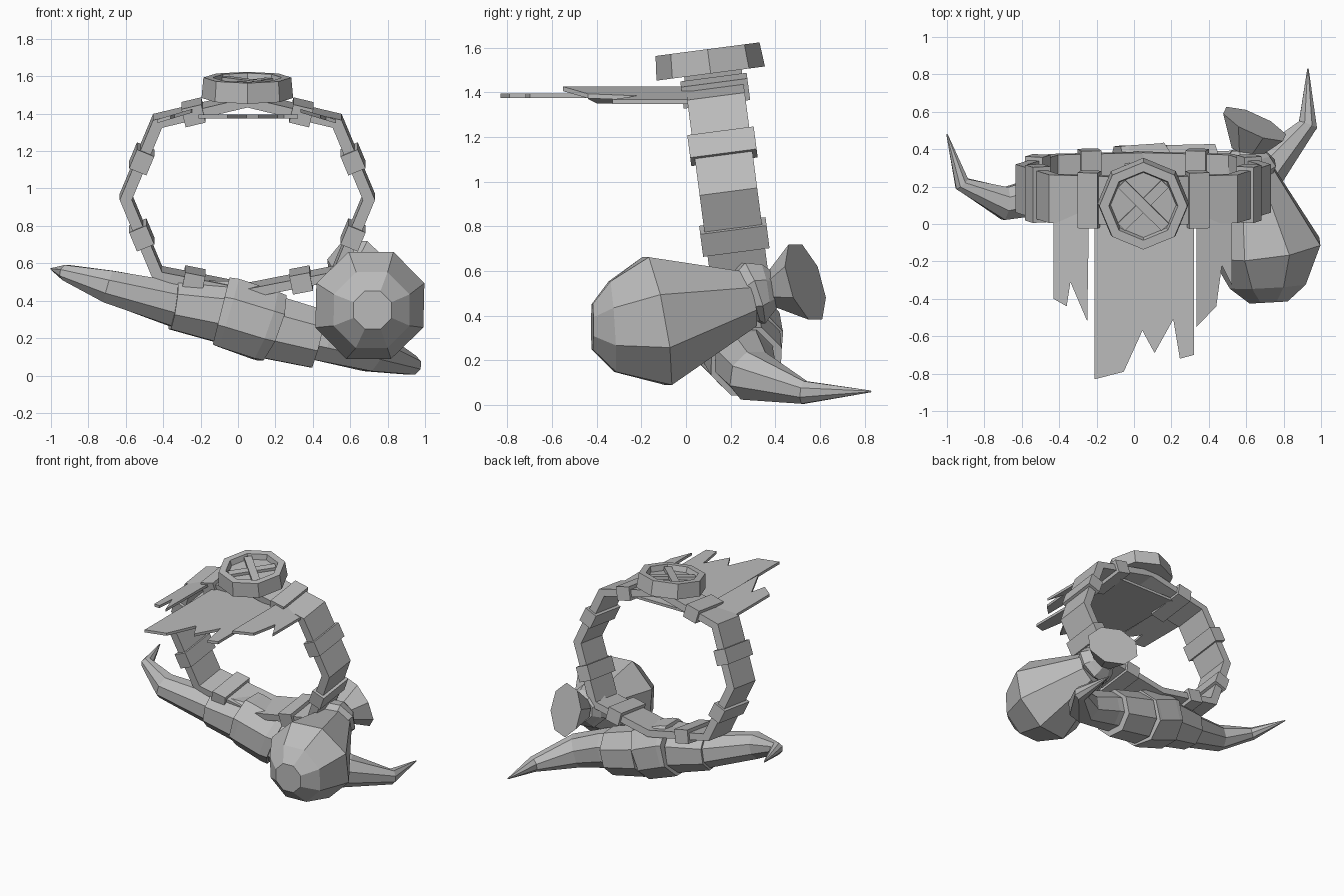
import bpy, bmesh, math
from mathutils import Vector, Matrix

old = bpy.data.objects.get("Cube")
if old:
    bpy.data.objects.remove(old)

grey = bpy.data.materials.new("plain_grey")
grey.use_nodes = True
grey.diffuse_color = (0.5, 0.5, 0.5, 1)
grey.node_tree.nodes["Principled BSDF"].inputs["Base Color"].default_value = (0.5, 0.5, 0.5, 1)

# Tilted frame shared by the belt, its clamps and the buckle
BELT = Matrix.Translation((0.05, 0.19, 0.955)) @ Matrix.Rotation(0.13, 4, 'X')


def finish(name, bm, matrix=None):
    bmesh.ops.recalc_face_normals(bm, faces=bm.faces)
    mesh = bpy.data.meshes.new(name)
    bm.to_mesh(mesh)
    bm.free()
    mesh.materials.append(grey)
    obj = bpy.data.objects.new(name, mesh)
    bpy.context.collection.objects.link(obj)
    if matrix:
        obj.matrix_world = matrix
    return obj


def bridge(bm, a, b):
    n = len(a)
    for i in range(n):
        bm.faces.new((a[i], a[(i + 1) % n], b[(i + 1) % n], b[i]))


def tube(name, stations, sides=8, end_axis=None):
    """Faceted tube through (x, y, z, radius) stations."""
    bm = bmesh.new()
    pts = [Vector(s[:3]) for s in stations]
    rings = []
    for i, s in enumerate(stations):
        ahead = (pts[min(i + 1, len(pts) - 1)] - pts[i]).normalized()
        behind = (pts[i] - pts[max(i - 1, 0)]).normalized()
        axis = (ahead + behind).normalized()
        if end_axis and i == len(pts) - 1:
            axis = Vector(end_axis).normalized()
        side = axis.cross(Vector((0, 0, 1))).normalized()
        up = side.cross(axis)
        ring = []
        for k in range(sides):
            t = math.tau * (k + 0.5) / sides
            ring.append(bm.verts.new(pts[i] + s[3] * (side * math.cos(t) + up * math.sin(t))))
        rings.append(ring)
    for a, b in zip(rings, rings[1:]):
        bridge(bm, a, b)
    bm.faces.new(rings[0])
    bm.faces.new(rings[-1])
    return finish(name, bm)


def box(name, size, matrix):
    bm = bmesh.new()
    bmesh.ops.create_cube(bm, size=1, matrix=Matrix.Diagonal((*size, 1)))
    return finish(name, bm, matrix)


def cloth(name, outline, z, slope=0, thick=0.02):
    """Flat ragged plate; slope tilts it along x."""
    bm = bmesh.new()
    x0 = outline[0][0]
    layers = [[bm.verts.new((x, y, z + slope * (x - x0) + dz)) for x, y in outline]
              for dz in (0, thick)]
    bridge(bm, *layers)
    for layer in layers:
        bm.faces.new(layer)
    return finish(name, bm)


# Belt: eight-sided flat band
corners = [(0.65, 0), (0.48, 0.41), (0, 0.525), (-0.48, 0.41),
           (-0.65, 0), (-0.48, -0.41), (0, -0.505), (0.48, -0.41)]
bm = bmesh.new()
loops = []
for scale, y in ((1.05, -0.13), (1.05, 0.13), (0.95, 0.13), (0.95, -0.13)):
    loops.append([bm.verts.new((x * scale, y, z * scale)) for x, z in corners])
for i in range(4):
    bridge(bm, loops[i], loops[(i + 1) % 4])
finish("belt", bm, BELT)

# Clamps: one on each straight run of the belt
for i in range(8):
    a, b = Vector(corners[i]), Vector(corners[(i + 1) % 8])
    mid = a.lerp(b, (0.5, 0.4, 0.6, 0.5)[i % 4])
    d = b - a
    turn = Matrix.Rotation(-math.atan2(d.y, d.x), 4, 'Y')
    box("belt_clamp", (0.11, 0.3, 0.1),
        BELT @ Matrix.Translation((mid.x, 0, mid.y)) @ turn)

# Buckle: octagonal dish with a recessed face
bm = bmesh.new()
rings = []
for r, z in ((0.245, 0.535), (0.235, 0.645), (0.185, 0.645), (0.175, 0.605)):
    rings.append([bm.verts.new((r * math.cos(k * math.tau / 8), -0.01 + r * math.sin(k * math.tau / 8), z))
                  for k in range(8)])
for a, b in zip(rings, rings[1:]):
    bridge(bm, a, b)
bm.faces.new(rings[0])
bm.faces.new(rings[-1])
finish("buckle", bm, BELT)

# Crossed bars inside the buckle
for angle, z in ((-45, 0.622), (45, 0.614)):
    box("buckle_bar", (0.33, 0.055, 0.025),
        BELT @ Matrix.Translation((0, -0.01, z)) @ Matrix.Rotation(math.radians(angle), 4, 'Z'))

# Ragged cloth hanging forward from the top of the belt
cloth("cloth_middle", [(-0.21, 0.2), (-0.21, -0.83), (-0.055, -0.79), (0.045, -0.57), (0.11, -0.69),
                       (0.21, -0.51), (0.245, -0.72), (0.32, -0.7), (0.32, 0.2)], 1.375)
cloth("cloth_right", [(-0.43, 0.1), (-0.43, -0.4), (-0.36, -0.44), (-0.34, -0.31),
                      (-0.25, -0.52), (-0.24, 0.1)], 1.35, 0.3)
cloth("cloth_left", [(0.335, 0.1), (0.335, -0.55), (0.44, -0.44), (0.47, -0.22),
                     (0.525, -0.33), (0.525, 0.1)], 1.405, -0.3)

# Double-ended tusk with both tips swept back
tube("tusk_right", [(-1.0, 0.48, 0.57, 0.004), (-0.92, 0.215, 0.55, 0.045), (-0.69, 0.11, 0.475, 0.095),
                    (-0.33, 0.19, 0.38, 0.13), (0, 0.23, 0.31, 0.13)])
tube("tusk_left", [(0.3, 0.26, 0.24, 0.14), (0.48, 0.26, 0.2, 0.14), (0.72, 0.3, 0.13, 0.12),
                   (0.93, 0.53, 0.055, 0.055), (0.93, 0.83, 0.06, 0.004)])

# Sleeves around the middle of the tusk
tube("sleeve_right", [(-0.345, 0.19, 0.38, 0.145), (-0.08, 0.22, 0.34, 0.18)])
tube("sleeve_middle", [(-0.09, 0.23, 0.345, 0.2), (-0.05, 0.23, 0.335, 0.205),
                       (0.14, 0.24, 0.27, 0.205), (0.18, 0.25, 0.255, 0.2)])
tube("sleeve_left", [(0.17, 0.25, 0.26, 0.185), (0.43, 0.27, 0.195, 0.17)])

# Gourd flask: faceted bulb, collar and flared mouth
tube("flask_bulb", [(0.72, -0.42, 0.35, 0.11), (0.715, -0.33, 0.35, 0.22), (0.705, -0.13, 0.375, 0.315),
                    (0.62, 0.28, 0.475, 0.135)])
tube("flask_collar", [(0.62, 0.27, 0.485, 0.13), (0.615, 0.3, 0.5, 0.155), (0.605, 0.35, 0.51, 0.13),
                      (0.6, 0.4, 0.515, 0.085)])
tube("flask_mouth", [(0.6, 0.39, 0.515, 0.085), (0.645, 0.535, 0.55, 0.19)], end_axis=(0.4, 0.87, 0.28))
